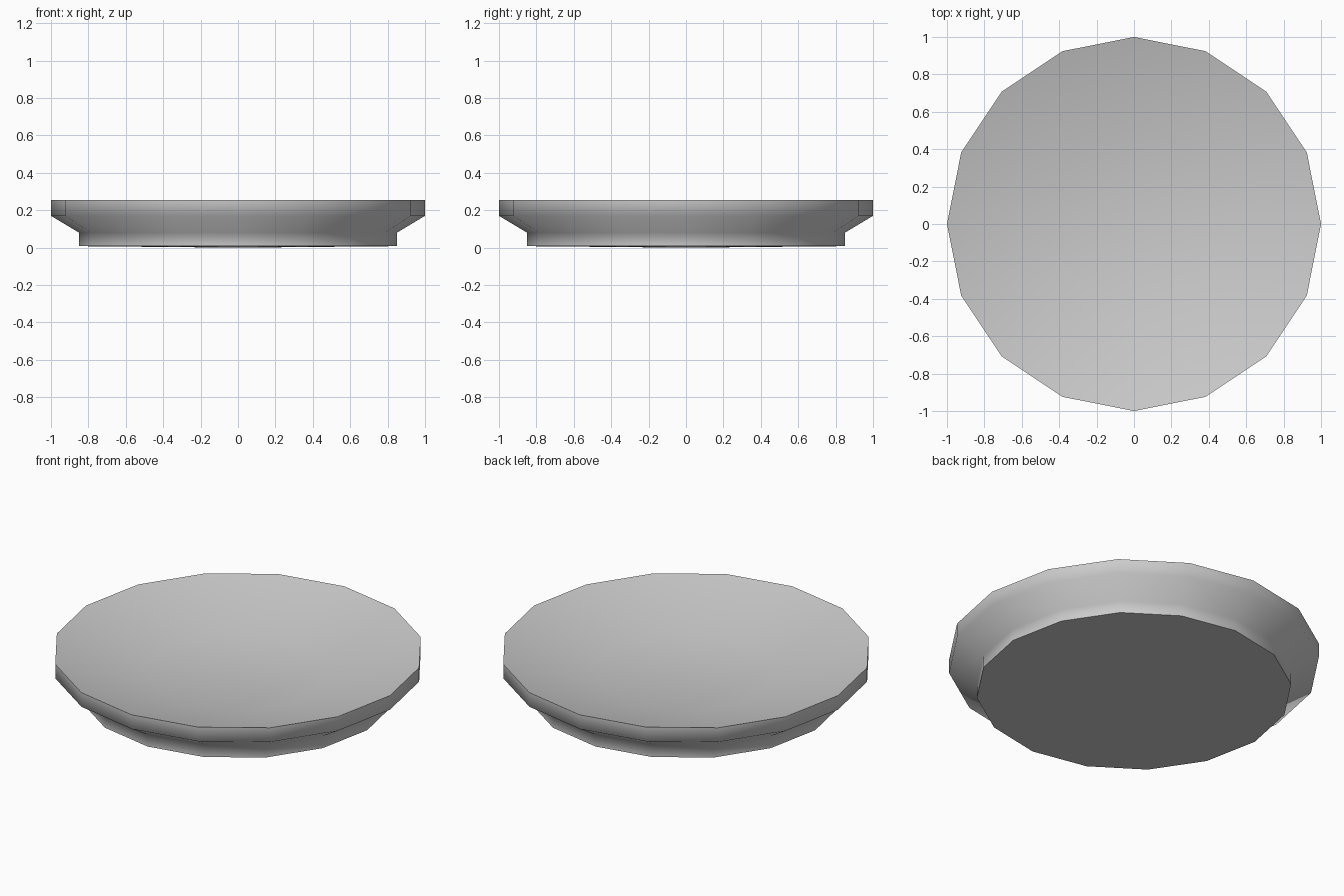
import bpy, bmesh, math

if "Cube" in bpy.data.objects:
    bpy.data.objects.remove(bpy.data.objects["Cube"])

SIDES = 16
# Radius and height: floor, rim, outer lip, flared underside, foot
PROFILE = [(0.5, 0.12), (1.0, 0.254), (1.0, 0.17), (0.85, 0.08), (0.85, 0.008)]

bm = bmesh.new()
rings = []
for r, z in PROFILE:
    rings.append([bm.verts.new((r * math.cos(2 * math.pi * i / SIDES),
                                r * math.sin(2 * math.pi * i / SIDES), z))
                  for i in range(SIDES)])

# Dish walls
for a, b in zip(rings, rings[1:]):
    for i in range(SIDES):
        j = (i + 1) % SIDES
        bm.faces.new((a[i], b[i], b[j], a[j]))

# Flat inner floor and very slightly domed base
bm.faces.new(rings[0])
base = bm.verts.new((0, 0, 0))
for i in range(SIDES):
    bm.faces.new((rings[-1][i], base, rings[-1][(i + 1) % SIDES]))
bmesh.ops.recalc_face_normals(bm, faces=bm.faces)

mesh = bpy.data.meshes.new("dish")
bm.to_mesh(mesh)
bm.free()
dish = bpy.data.objects.new("dish", mesh)
bpy.context.collection.objects.link(dish)
bpy.context.view_layer.objects.active = dish
dish.select_set(True)
bpy.ops.object.shade_smooth_by_angle(angle=math.radians(65))
